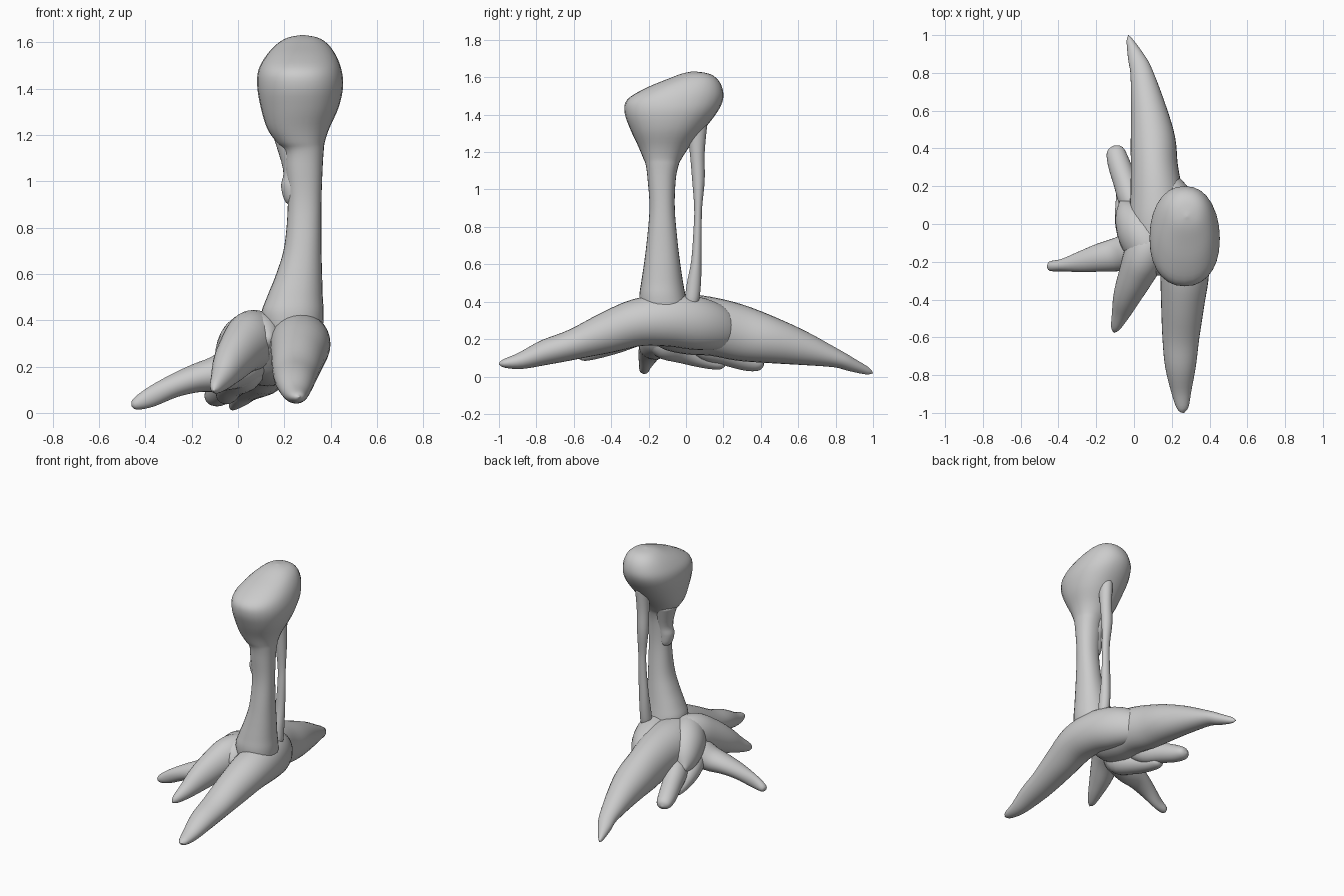
import bpy, bmesh, math
from mathutils import Vector

SIDES, STEPS = 28, 4


def smooth_rows(rows):
    # Catmull-Rom interpolation of any table of stations
    out = []
    n = len(rows)
    for i in range(n - 1):
        a, b, c, d = (rows[max(0, min(n - 1, k))] for k in (i - 1, i, i + 1, i + 2))
        for s in range(STEPS):
            t = s / STEPS
            out.append([0.5 * (2 * q + (r - p) * t + (2 * p - 5 * q + 4 * r - u) * t * t
                               + (3 * q - p - 3 * r + u) * t ** 3)
                        for p, q, r, u in zip(a, b, c, d)])
    out.append(list(rows[-1]))
    return out


def loft(name, rings, power=1.0):
    # rings: (centre, half axis, half axis); power below 1 squares the section
    bm = bmesh.new()
    loops = []
    for c, u, v in rings:
        loop = []
        for k in range(SIDES):
            a = 2 * math.pi * k / SIDES
            ca, sa = math.cos(a), math.sin(a)
            ca = math.copysign(abs(ca) ** power, ca)
            sa = math.copysign(abs(sa) ** power, sa)
            loop.append(bm.verts.new(c + u * ca + v * sa))
        loops.append(loop)
    for p, q in zip(loops, loops[1:]):
        for k in range(SIDES):
            j = (k + 1) % SIDES
            bm.faces.new((p[k], p[j], q[j], q[k]))
    bm.faces.new(loops[0][::-1])
    bm.faces.new(loops[-1])
    bmesh.ops.recalc_face_normals(bm, faces=bm.faces)
    for f in bm.faces:
        f.smooth = True
    me = bpy.data.meshes.new(name)
    bm.to_mesh(me)
    bm.free()
    ob = bpy.data.objects.new(name, me)
    bpy.context.collection.objects.link(ob)
    return ob


def limb(name, rows):
    # rows: x, y, z, horizontal radius, vertical radius
    rows = smooth_rows(rows)
    pts = [Vector(r[:3]) for r in rows]
    rings = []
    for i, r in enumerate(rows):
        t = (pts[min(i + 1, len(pts) - 1)] - pts[max(i - 1, 0)]).normalized()
        side = t.cross(Vector((0, 0, 1))).normalized()
        up = side.cross(t)
        rings.append((pts[i], side * max(r[3], .002), up * max(r[4], .002)))
    return loft(name, rings)


def column(name, rows, power=1.0):
    # rows: z, x min, x max, y min, y max
    rings = []
    for z, x0, x1, y0, y1 in smooth_rows(rows):
        rings.append((Vector(((x0 + x1) / 2, (y0 + y1) / 2, z)),
                      Vector((max(x1 - x0, .004) / 2, 0, 0)),
                      Vector((0, max(y1 - y0, .004) / 2, 0))))
    return loft(name, rings, power)


# Upright stem that swells into the bean-shaped head
column("stem_and_head", [
    (.30, .12, .36, -.24, .02), (.42, .10, .37, -.25, .00), (.50, .125, .366, -.24, -.015),
    (.60, .165, .363, -.225, -.03), (.72, .20, .36, -.21, -.045), (.90, .215, .36, -.195, -.06),
    (1.05, .205, .365, -.205, -.055), (1.13, .20, .37, -.215, -.04), (1.17, .165, .375, -.23, -.02),
    (1.23, .125, .395, -.255, .02), (1.32, .098, .435, -.297, .095), (1.41, .083, .454, -.328, .165),
    (1.48, .088, .447, -.315, .198), (1.54, .12, .425, -.22, .195), (1.59, .165, .39, -.10, .168),
    (1.62, .215, .345, -.02, .12), (1.632, .28, .28, .04, .04)], .9)

# Lump hanging down the side of the stem
column("stem_lump", [
    (.89, .25, .25, -.12, -.12), (.91, .205, .28, -.16, -.08), (.98, .186, .29, -.175, -.07),
    (1.05, .195, .29, -.17, -.06), (1.2, .15, .29, -.18, -.02)])

# Thin strand from the underside of the head to the base
column("thin_strand", [
    (.37, .27, .31, .01, .05), (.41, .25, .32, -.005, .07), (.50, .25, .32, .005, .08),
    (.62, .255, .32, .028, .083), (.78, .265, .32, .04, .084), (.90, .265, .32, .044, .086),
    (1.05, .25, .325, .033, .1), (1.2, .25, .33, .02, .1), (1.36, .25, .34, .0, .115)])

# Thick front root merging into the base
limb("front_root", [
    (.265, -1.0, .07, 0, 0), (.258, -.975, .07, .03, .022), (.25, -.88, .085, .055, .045),
    (.246, -.75, .13, .082, .068), (.248, -.6, .172, .098, .082), (.258, -.42, .235, .115, .11),
    (.268, -.25, .29, .13, .128), (.26, -.08, .30, .13, .14), (.22, .08, .28, .12, .14),
    (.16, .22, .25, .08, .10), (.13, .3, .25, .01, .01)])

# Thick back root
limb("back_root", [
    (-.03, 1.0, .018, 0, 0), (-.022, .97, .03, .018, .02), (.012, .88, .065, .045, .037),
    (.04, .8, .098, .06, .05), (.075, .62, .152, .092, .092), (.1, .45, .195, .118, .125),
    (.108, .3, .23, .125, .148), (.12, .15, .265, .14, .155), (.13, 0, .28, .155, .16),
    (.14, -.14, .29, .13, .13), (.15, -.25, .29, .02, .02)])

# Slim root pointing sideways
limb("side_root", [
    (-.46, -.222, .03, 0, 0), (-.445, -.223, .036, .025, .024), (-.38, -.218, .066, .033, .042),
    (-.28, -.2, .115, .056, .05), (-.18, -.178, .15, .075, .062), (-.08, -.16, .172, .09, .08),
    (.03, -.13, .22, .1, .1), (.14, -.1, .26, .05, .05)])

# Shorter root slanting to the front
limb("front_side_root", [
    (-.105, -.575, .095, 0, 0), (-.098, -.55, .108, .024, .027), (-.068, -.47, .15, .05, .055),
    (-.036, -.38, .205, .074, .085), (.012, -.27, .27, .095, .11), (.055, -.17, .31, .11, .13),
    (.09, -.07, .32, .1, .11), (.12, .04, .3, .02, .02)])

# Two stubby roots under the back
limb("back_side_stub", [
    (-.105, .415, .06, .004, .004), (-.1, .395, .065, .043, .035), (-.083, .33, .085, .058, .056),
    (-.045, .22, .125, .064, .068), (.0, .1, .17, .07, .08), (.06, -.03, .22, .03, .03)])
limb("lower_stub", [
    (-.055, .21, .06, .004, .004), (-.052, .19, .067, .036, .03), (-.045, .11, .09, .053, .048),
    (-.025, .0, .14, .075, .075), (.03, -.12, .2, .09, .1), (.08, -.22, .25, .02, .02)])

# Shoulder of the base beside the stem
limb("base_shoulder", [
    (-.07, .12, .19, .01, .01), (-.03, .06, .22, .08, .09), (.03, -.03, .27, .125, .14),
    (.08, -.13, .31, .12, .135), (.12, -.22, .32, .08, .09), (.14, -.27, .32, .01, .01)])
